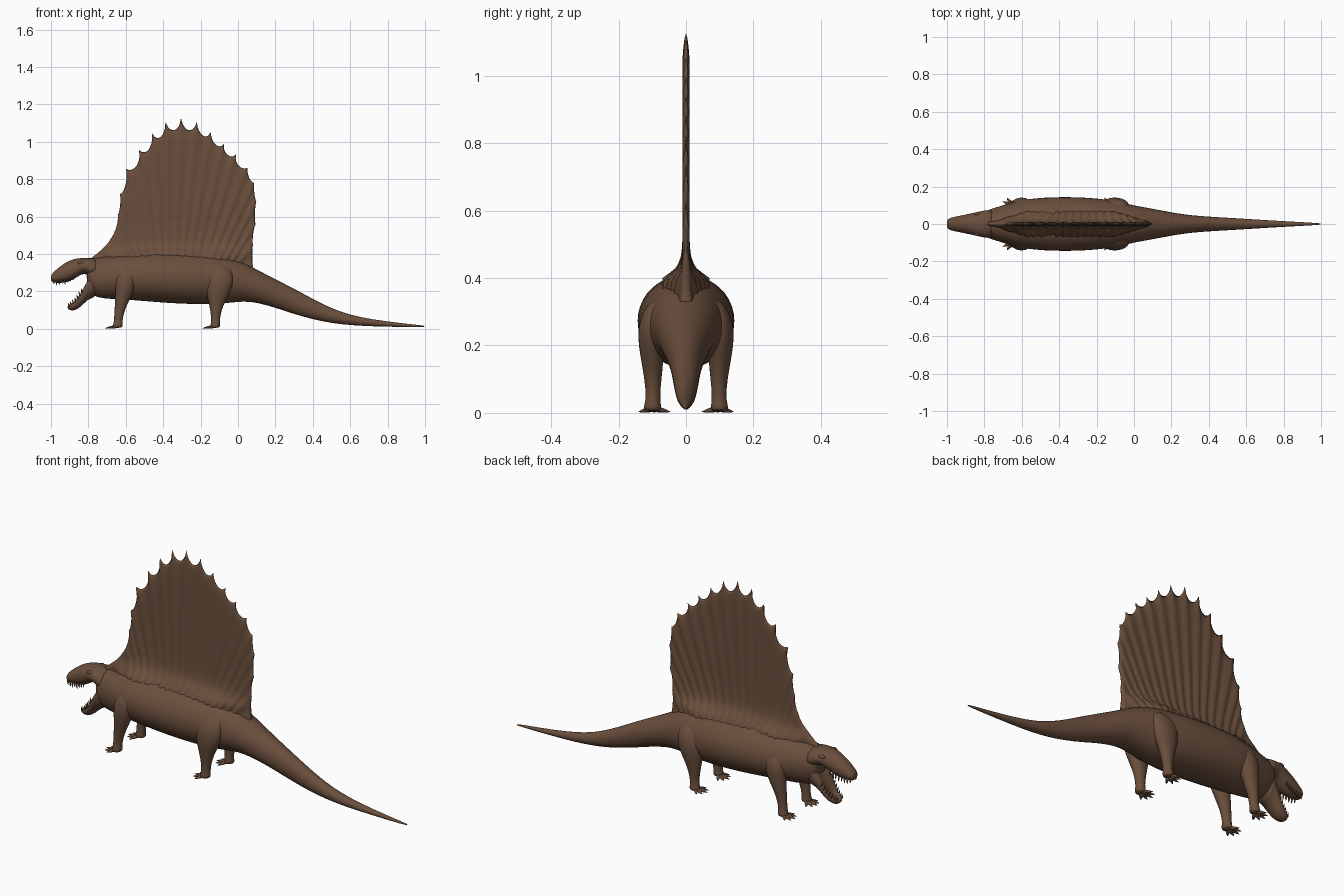
import bpy, bmesh, math
from mathutils import Vector

hide = bpy.data.materials.new("brown_hide")
hide.diffuse_color = (0.145, 0.078, 0.046, 1)


def finish(name, bm, mirror=False, subdiv=0):
    """Turn a bmesh into a smooth shaded object, optionally mirrored across y."""
    bmesh.ops.recalc_face_normals(bm, faces=bm.faces)
    mesh = bpy.data.meshes.new(name)
    bm.to_mesh(mesh)
    bm.free()
    mesh.materials.append(hide)
    mesh.shade_smooth()
    obj = bpy.data.objects.new(name, mesh)
    bpy.context.collection.objects.link(obj)
    if mirror:
        mod = obj.modifiers.new("mirror", 'MIRROR')
        mod.use_axis = (False, True, False)
    if subdiv:
        mod = obj.modifiers.new("smooth", 'SUBSURF')
        mod.levels = mod.render_levels = subdiv
    return obj


def skin(bm, rings):
    """Bridge a list of rings of points and cap both ends."""
    rows = [[bm.verts.new(p) for p in ring] for ring in rings]
    n = len(rows[0])
    for a, b in zip(rows, rows[1:]):
        for i in range(n):
            bm.faces.new((a[i], a[(i + 1) % n], b[(i + 1) % n], b[i]))
    bm.faces.new(rows[0])
    bm.faces.new(rows[-1])


def body_loft(name, stations, n=20, scoop=0.0):
    """Stations along x: (x, top, bottom, half width); scoop hollows the top."""
    rings = []
    for x, top, bot, w in stations:
        ring = []
        for i in range(n):
            a = 2 * math.pi * i / n
            c, s = math.cos(a), math.sin(a)
            z = s if s < 0 else s * (1 - scoop * s * s)
            ring.append((x, w * c, (top + bot) / 2 + z * (top - bot) / 2))
        rings.append(ring)
    bm = bmesh.new()
    skin(bm, rings)
    return finish(name, bm, subdiv=1)


def leg(name, stations, n=14):
    """Stations down the leg: (x, y, z, radius x, radius y)."""
    bm = bmesh.new()
    skin(bm, [[(x + rx * math.cos(2 * math.pi * i / n),
                y + ry * math.sin(2 * math.pi * i / n), z) for i in range(n)]
              for x, y, z, rx, ry in stations])
    return finish(name, bm, mirror=True, subdiv=1)


def spike(bm, base, tip, r, flat=1.0, n=6):
    """Tapered claw or tooth between two points."""
    base, tip = Vector(base), Vector(tip)
    d = (tip - base).normalized()
    side = d.cross(Vector((0, 0, 1)) if abs(d.z) < 0.9 else Vector((0, 1, 0))).normalized()
    up = side.cross(d) * flat
    rings = []
    for t, k in ((0, 1), (0.45, 0.85), (0.75, 0.5), (1, 0.06)):
        c = base.lerp(tip, t)
        rings.append([c + (side * math.cos(2 * math.pi * i / n) +
                           up * math.sin(2 * math.pi * i / n)) * r * k for i in range(n)])
    skin(bm, rings)


# Trunk and tail
body_loft("body_and_tail", [
    (-0.81, 0.35, 0.21, 0.055), (-0.78, 0.376, 0.175, 0.078), (-0.72, 0.388, 0.16, 0.095),
    (-0.66, 0.395, 0.158, 0.115), (-0.58, 0.405, 0.153, 0.134), (-0.48, 0.412, 0.145, 0.144),
    (-0.36, 0.412, 0.135, 0.147), (-0.24, 0.408, 0.13, 0.143), (-0.12, 0.398, 0.13, 0.13),
    (-0.04, 0.382, 0.138, 0.11), (0.03, 0.357, 0.146, 0.095), (0.10, 0.318, 0.14, 0.083),
    (0.20, 0.266, 0.112, 0.063), (0.30, 0.216, 0.078, 0.047), (0.40, 0.16, 0.05, 0.04),
    (0.50, 0.11, 0.03, 0.034), (0.60, 0.074, 0.019, 0.028), (0.72, 0.05, 0.013, 0.02),
    (0.86, 0.032, 0.01, 0.012), (0.97, 0.02, 0.009, 0.006), (1.0, 0.016, 0.01, 0.003)])

# Upper skull
body_loft("upper_skull", [
    (-1.0, 0.283, 0.258, 0.018), (-0.993, 0.298, 0.249, 0.029), (-0.97, 0.318, 0.245, 0.037),
    (-0.94, 0.343, 0.245, 0.043), (-0.90, 0.367, 0.252, 0.051), (-0.86, 0.379, 0.276, 0.06),
    (-0.825, 0.379, 0.3, 0.068), (-0.79, 0.378, 0.28, 0.075), (-0.74, 0.38, 0.24, 0.08)])

# Lower jaw with hollow mouth floor
body_loft("lower_jaw", [
    (-0.912, 0.128, 0.108, 0.018), (-0.90, 0.142, 0.099, 0.03), (-0.88, 0.158, 0.097, 0.037),
    (-0.86, 0.183, 0.104, 0.043), (-0.84, 0.222, 0.119, 0.051), (-0.815, 0.28, 0.143, 0.06),
    (-0.79, 0.32, 0.163, 0.068), (-0.75, 0.33, 0.17, 0.075)], scoop=0.75)

# Brow ridges and eyes
bm = bmesh.new()
bmesh.ops.create_uvsphere(bm, u_segments=12, v_segments=8, radius=0.014)
for v in bm.verts:
    v.co = Vector((v.co.x * 1.3 - 0.838, v.co.y * 0.7 + 0.052, v.co.z * 0.8 + 0.353))
finish("brow_and_eye", bm, mirror=True)

# Teeth along both jaws
bm = bmesh.new()
for i in range(8):
    t = i / 7
    x, y = -0.987 + 0.105 * t, 0.024 + 0.02 * t
    z = 0.254 + 0.022 * t ** 3
    spike(bm, (x, y, z + 0.008), (x + 0.003, y, z - (0.022 if i in (1, 2, 4) else 0.016)), 0.005)
for i in range(7):
    t = i / 6
    x, y = -0.902 + 0.07 * t, 0.024 + 0.024 * t
    z = 0.122 + 0.075 * t ** 1.4
    spike(bm, (x, y, z - 0.005), (x - 0.008, y - 0.003, z + 0.02), 0.0045)
finish("teeth", bm, mirror=True)

# Back sail: outline spine tips (x, z, scallop depth to the next tip)
tips = [(-0.79, 0.375, 0.004), (-0.715, 0.437, 0.006), (-0.66, 0.52, 0.006),
        (-0.643, 0.61, 0.008), (-0.632, 0.72, 0.02), (-0.60, 0.855, 0.04),
        (-0.53, 0.957, 0.045), (-0.46, 1.045, 0.05), (-0.388, 1.107, 0.055),
        (-0.305, 1.127, 0.055), (-0.22, 1.107, 0.045), (-0.145, 1.052, 0.035),
        (-0.075, 0.988, 0.032), (-0.01, 0.932, 0.03), (0.052, 0.862, 0.015),
        (0.087, 0.78, 0.006), (0.098, 0.68, 0.006), (0.094, 0.56, 0.006),
        (0.08, 0.45, 0.004), (0.08, 0.33, 0)]
centre = Vector((-0.28, 0.5))
outline = []
for (x0, z0, d), (x1, z1, _) in zip(tips, tips[1:]):
    for s in (0, 0.1, 0.22, 0.36, 0.5, 0.64, 0.78, 0.9):
        p = Vector((x0, z0)).lerp(Vector((x1, z1)), s)
        p += (centre - p).normalized() * d * (4 * s * (1 - s)) ** 0.6
        outline.append((p, s))
outline.append((Vector(tips[-1][:2]), 0))
rows = [0, .05, .09, .13, .17, .21, .26, .33, .42, .55, .7, .83, .91, .95, .98, 1]

bm = bmesh.new()
for side in (1, -1):
    grid = []
    for i, (top, s) in enumerate(outline):
        base = Vector((-0.66 + 0.68 * i / (len(outline) - 1), 0.33))
        col = []
        for v in rows:
            p = base.lerp(top, v)
            window = max(0, min(1, (p.x + 0.77) / 0.2, (0.09 - p.x) / 0.2))
            flare = 0.06 * math.exp(-max(0, p.y - 0.40) / 0.025) * window
            rib = 0.0075 + 0.0025 * math.cos(2 * math.pi * s)
            edge = min(1, ((1 - v) / 0.08)) ** 0.6
            col.append(bm.verts.new((p.x, side * (rib + flare) * edge, p.y)))
        grid.append(col)
    for a, b in zip(grid, grid[1:]):
        for j in range(len(rows) - 1):
            bm.faces.new((a[j], b[j], b[j + 1], a[j + 1]))
bmesh.ops.remove_doubles(bm, verts=bm.verts, dist=0.0002)
finish("back_sail", bm)

# Legs
leg("front_leg", [
    (-0.59, 0.075, 0.34, 0.035, 0.03), (-0.592, 0.092, 0.30, 0.055, 0.042),
    (-0.60, 0.102, 0.25, 0.058, 0.043), (-0.607, 0.102, 0.20, 0.05, 0.038),
    (-0.62, 0.099, 0.15, 0.038, 0.032), (-0.633, 0.098, 0.10, 0.028, 0.025),
    (-0.64, 0.098, 0.05, 0.023, 0.021), (-0.642, 0.099, 0.022, 0.025, 0.025),
    (-0.645, 0.1, 0.004, 0.03, 0.03)])
leg("rear_leg", [
    (-0.09, 0.07, 0.34, 0.045, 0.03), (-0.095, 0.09, 0.30, 0.072, 0.042),
    (-0.10, 0.1, 0.25, 0.078, 0.044), (-0.105, 0.102, 0.20, 0.067, 0.04),
    (-0.113, 0.1, 0.15, 0.047, 0.033), (-0.118, 0.098, 0.10, 0.031, 0.026),
    (-0.12, 0.098, 0.05, 0.023, 0.021), (-0.121, 0.099, 0.022, 0.025, 0.025),
    (-0.124, 0.1, 0.004, 0.03, 0.03)])

# Splayed toes with pointed claws
for name, fx in (("front_toes", -0.648), ("rear_toes", -0.127)):
    bm = bmesh.new()
    for deg, length in ((-62, 0.057), (-32, 0.062), (-4, 0.064), (24, 0.06), (54, 0.054)):
        a = math.radians(deg)
        dx, dy = -math.cos(a), math.sin(a)
        spike(bm, (fx + dx * 0.008, 0.097 + dy * 0.008, 0.012),
              (fx + dx * length, 0.097 + dy * length, 0.003), 0.011, flat=0.75, n=8)
    finish(name, bm, mirror=True)
